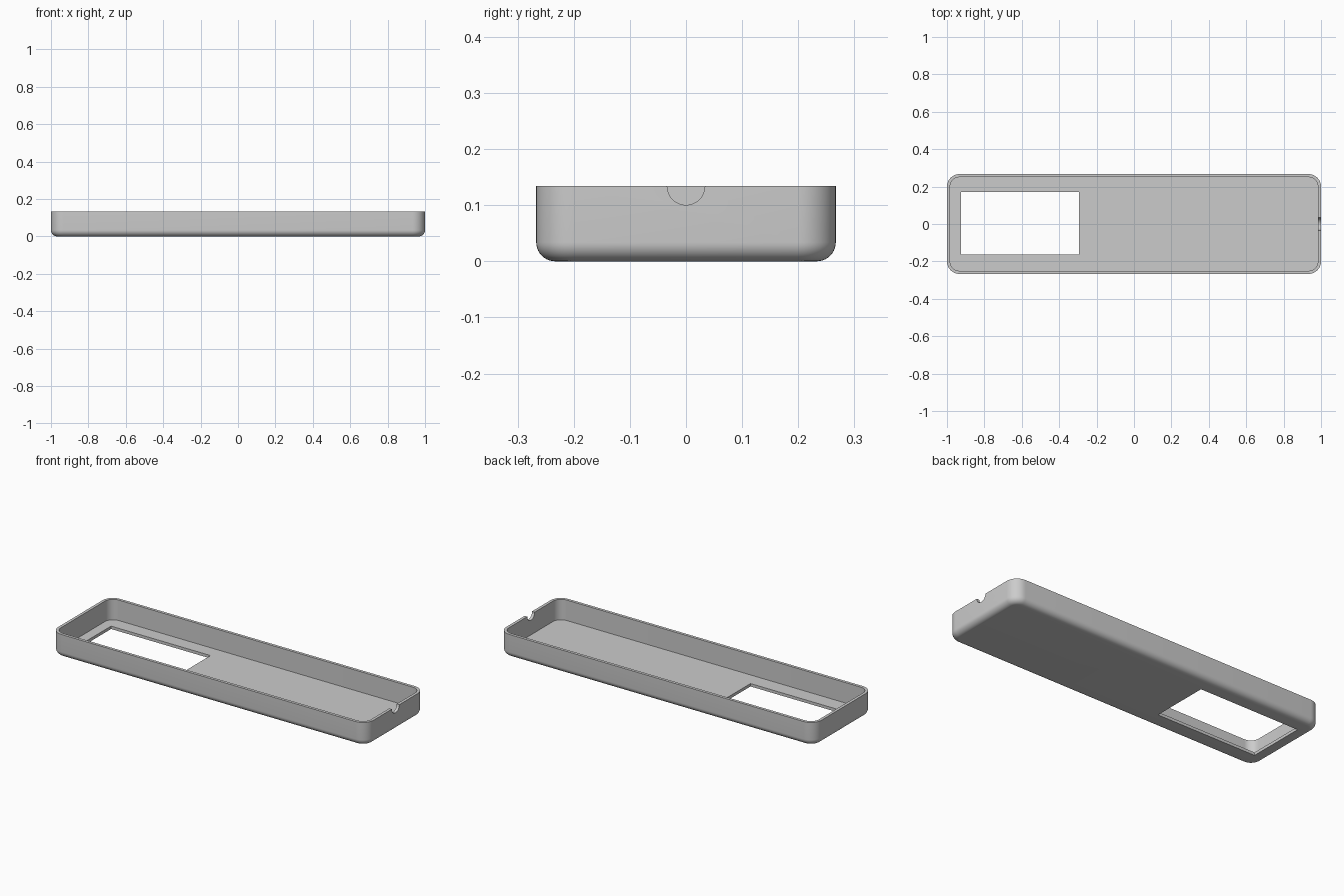
import bpy, bmesh
from math import sin, cos, pi, radians

if "Cube" in bpy.data.objects:
    bpy.data.objects.remove(bpy.data.objects["Cube"], do_unlink=True)

HALF_X, HALF_Y, HEIGHT = 1.0, 0.267, 0.134
CORNER, FILLET, WALL, FLOOR = 0.067, 0.034, 0.0167, 0.0167
STEPS = 10

grey = bpy.data.materials.new("plain grey")
grey.use_nodes = True
colour = (0.6, 0.6, 0.6, 1)
grey.diffuse_color = colour
grey.node_tree.nodes["Principled BSDF"].inputs["Base Color"].default_value = colour


def ring(bm, inset, z):
    """Rounded rectangle of vertices, shrunk by inset, at height z."""
    r = CORNER - inset
    verts = []
    for quarter, (sx, sy) in enumerate([(1, 1), (-1, 1), (-1, -1), (1, -1)]):
        for i in range(STEPS + 1):
            a = (quarter + i / STEPS) * pi / 2
            verts.append(bm.verts.new((sx * (HALF_X - CORNER) + r * cos(a),
                                       sy * (HALF_Y - CORNER) + r * sin(a), z)))
    return verts


# Tray shell: filleted outside, rim, inner wall and floor
bm = bmesh.new()
levels = [(FILLET * (1 - sin(t)), FILLET * (1 - cos(t)))
          for t in (i / STEPS * pi / 2 for i in range(STEPS + 1))]
levels += [(0, HEIGHT), (WALL, HEIGHT), (WALL, FLOOR)]
rings = [ring(bm, inset, z) for inset, z in levels]
for low, high in zip(rings, rings[1:]):
    n = len(low)
    for i in range(n):
        j = (i + 1) % n
        bm.faces.new((low[i], low[j], high[j], high[i]))
bm.faces.new(rings[0][::-1])
bm.faces.new(rings[-1])
bmesh.ops.recalc_face_normals(bm, faces=bm.faces)
mesh = bpy.data.meshes.new("tray")
bm.to_mesh(mesh)
bm.free()
tray = bpy.data.objects.new("tray", mesh)
bpy.context.collection.objects.link(tray)
mesh.materials.append(grey)


def cut(cutter):
    """Subtract the cutter from the tray, then discard it."""
    cutter.hide_render = True
    cutter.data.materials.append(grey)
    mod = tray.modifiers.new("cut", 'BOOLEAN')
    mod.operation, mod.solver, mod.object = 'DIFFERENCE', 'EXACT', cutter
    bpy.context.view_layer.objects.active = tray
    bpy.ops.object.modifier_apply(modifier=mod.name)
    bpy.data.objects.remove(cutter, do_unlink=True)


# Rectangular window through the floor
bpy.ops.mesh.primitive_cube_add(size=1, location=(-0.61, 0.004, 0))
window = bpy.context.object
window.name = "window_cutter"
window.scale = (0.631, 0.335, 0.1)
cut(window)

# Half-round cable notch in the rim of one end wall
bpy.ops.mesh.primitive_cylinder_add(vertices=48, radius=0.0335, depth=0.1,
                                    location=(HALF_X, 0, HEIGHT), rotation=(0, pi / 2, 0))
notch = bpy.context.object
notch.name = "notch_cutter"
cut(notch)

# Smooth rounded surfaces, crisp edges
bpy.ops.object.select_all(action='DESELECT')
tray.select_set(True)
bpy.context.view_layer.objects.active = tray
bpy.ops.object.shade_smooth_by_angle(angle=radians(30))
